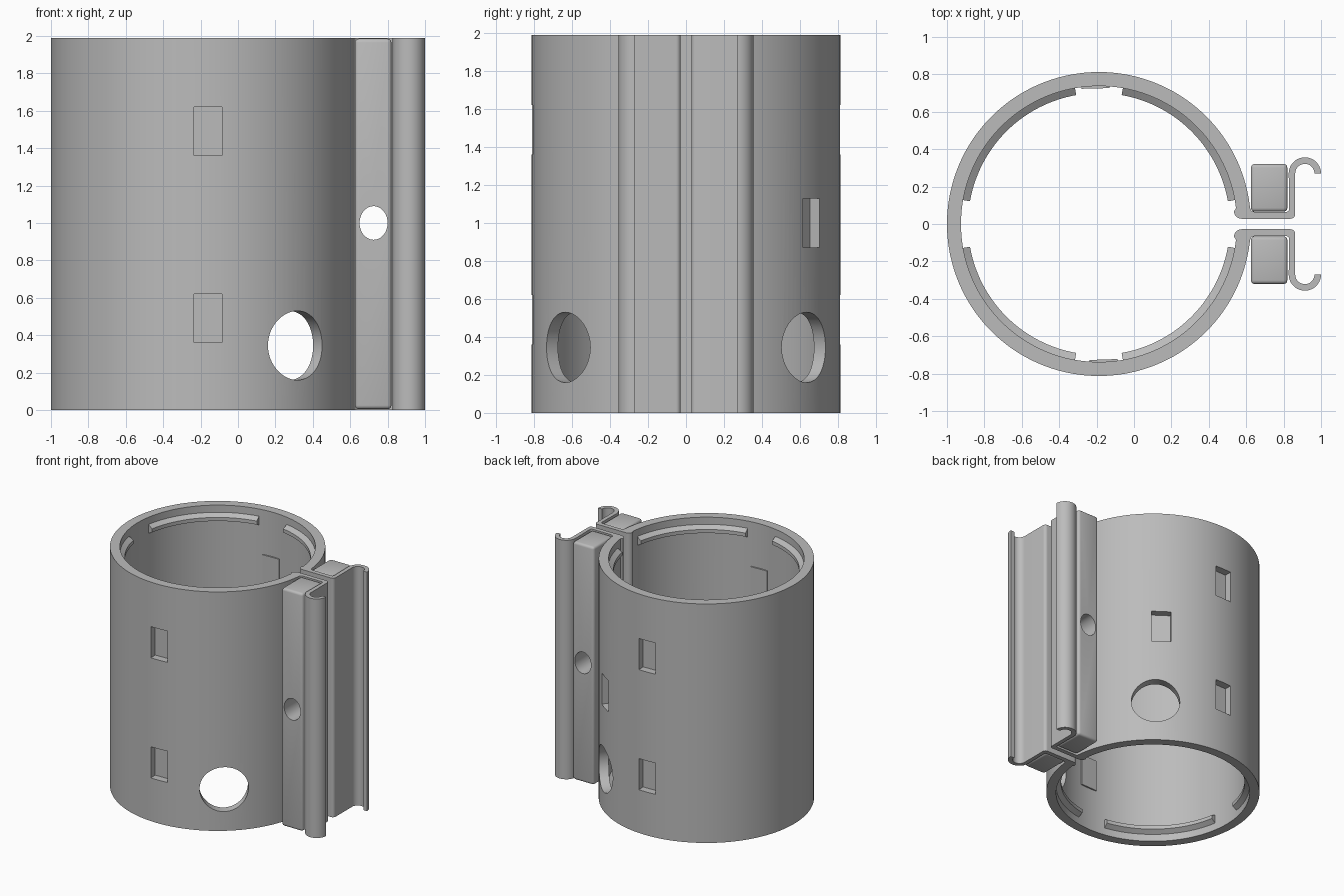
import bpy, bmesh, math
from mathutils import Matrix, Vector

cube = bpy.data.objects.get("Cube")
if cube:
    bpy.data.objects.remove(cube, do_unlink=True)

HEIGHT, OUTER, INNER, CX = 1.99, 0.8125, 0.7375, -0.1875

grey = bpy.data.materials.new("plain_grey")
grey.use_nodes = True
grey.diffuse_color = (0.5, 0.5, 0.5, 1)
grey.node_tree.nodes["Principled BSDF"].inputs["Base Color"].default_value = (0.5, 0.5, 0.5, 1)


def make(name, bm):
    bmesh.ops.recalc_face_normals(bm, faces=bm.faces)
    mesh = bpy.data.meshes.new(name)
    bm.to_mesh(mesh)
    bm.free()
    obj = bpy.data.objects.new(name, mesh)
    bpy.context.collection.objects.link(obj)
    mesh.materials.append(grey)
    return obj


def smooth(obj):
    bpy.ops.object.select_all(action='DESELECT')
    obj.select_set(True)
    bpy.context.view_layer.objects.active = obj
    bpy.ops.object.shade_smooth_by_angle(angle=math.radians(30))


def arc(cx, cy, r, a0, a1, n):
    angles = [math.radians(a0 + (a1 - a0) * i / n) for i in range(n + 1)]
    return [(cx + r * math.cos(a), cy + r * math.sin(a)) for a in angles]


def box(bm, size, matrix):
    bmesh.ops.create_cube(bm, size=1, matrix=matrix @ Matrix.Diagonal((*size, 1)))


def radial(angle, r, z):
    """Frame whose x axis points outward from the sleeve at this angle."""
    return (Matrix.Translation((CX, 0, z)) @ Matrix.Rotation(math.radians(angle), 4, 'Z')
            @ Matrix.Translation((r, 0, 0)))


# Split sleeve with clamp flanges and hooked ends, one extruded outline
half = arc(CX, 0, OUTER, 180, 6.5, 80)
half += arc(0.645, 0.09, 0.025, 180, 270, 5)
half += arc(0.815, 0.08, 0.015, 270, 360, 4)
half += arc(0.9135, 0.27, 0.0865, 180, 0, 20)
half += arc(0.9135, 0.27, 0.0515, 0, 180, 20)
half += arc(0.8365, 0.053, 0.025, 0, -90, 6)
half += arc(0.575, 0.068, 0.04, 270, 180, 8)
half += arc(CX, 0, INNER, 6.5, 180, 80)
outline = half + [(x, -y) for x, y in reversed(half[1:-1])]
bm = bmesh.new()
face = bm.faces.new([bm.verts.new((x, y, 0)) for x, y in outline])
ext = bmesh.ops.extrude_face_region(bm, geom=[face])
bmesh.ops.translate(bm, vec=(0, 0, HEIGHT),
                    verts=[v for v in ext["geom"] if isinstance(v, bmesh.types.BMVert)])
sleeve = make("split_sleeve", bm)

# Cutters: rectangular pockets, round ports and the bolt hole
pockets = [(-88, 0.49), (-88, 1.49), (91.5, 0.49), (91.5, 1.49), (54.5, 1.0)]
bm = bmesh.new()
for angle, z in pockets:
    box(bm, (0.2, 0.15, 0.26), radial(angle, 0.85, z))
for angle in (-51.5, 51.5):
    bmesh.ops.create_cone(bm, cap_ends=True, segments=64, radius1=0.185, radius2=0.185, depth=0.4,
                          matrix=radial(angle, 0.78, 0.345) @ Matrix.Rotation(math.pi / 2, 4, 'Y'))
wall_cutter = make("wall_cutter", bm)

bm = bmesh.new()
bmesh.ops.create_cone(bm, cap_ends=True, segments=40, radius1=1, radius2=1, depth=1.2,
                      matrix=Matrix.Translation((0.725, 0, 1)) @ Matrix.Diagonal((0.075, 1, 0.09, 1))
                      @ Matrix.Rotation(math.pi / 2, 4, 'X'))
bolt_cutter = make("bolt_cutter", bm)


def cut(obj, cutter):
    mod = obj.modifiers.new("cut", 'BOOLEAN')
    mod.operation, mod.solver, mod.object = 'DIFFERENCE', 'EXACT', cutter
    bpy.ops.object.select_all(action='DESELECT')
    bpy.context.view_layer.objects.active = obj
    obj.select_set(True)
    bpy.ops.object.modifier_apply(modifier=mod.name)


cut(sleeve, wall_cutter)
cut(sleeve, bolt_cutter)
smooth(sleeve)

# Clamp bars with rounded edges resting on the flanges
for name, side in (("back_clamp_bar", 1), ("front_clamp_bar", -1)):
    bm = bmesh.new()
    box(bm, (0.195, 0.255, HEIGHT - 0.01), Matrix.Translation((0.7225, side * 0.1935, HEIGHT / 2)))
    bmesh.ops.bevel(bm, geom=bm.edges[:], offset=0.02, segments=3, profile=0.5, affect='EDGES')
    bar = make(name, bm)
    cut(bar, bolt_cutter)
    smooth(bar)

# Pocket floors standing slightly proud of the inner wall
for i, (angle, z) in enumerate(pockets):
    bm = bmesh.new()
    box(bm, (0.022, 0.15, 0.26), radial(angle, 0.736, z))
    make(f"pocket_floor_{i + 1}", bm)

# Inner retaining lips: chamfered arcs in each quadrant, near both ends
section = [(0.745, 0.055), (0.70, 0.085), (0.70, 0.115), (0.745, 0.135)]
for end in ("bottom", "top"):
    for q in range(4):
        bm = bmesh.new()
        rings = []
        for i in range(29):
            a = math.radians(q * 90 + 10 + 70 * i / 28)
            rings.append([bm.verts.new((CX + r * math.cos(a), r * math.sin(a),
                                        z if end == "bottom" else HEIGHT - z)) for r, z in section])
        for a, b in zip(rings, rings[1:]):
            for j in range(4):
                k = (j + 1) % 4
                bm.faces.new((a[j], a[k], b[k], b[j]))
        bm.faces.new(rings[0])
        bm.faces.new(rings[-1])
        smooth(make(f"{end}_inner_lip_{q + 1}", bm))

for cutter in (wall_cutter, bolt_cutter):
    bpy.data.objects.remove(cutter, do_unlink=True)
